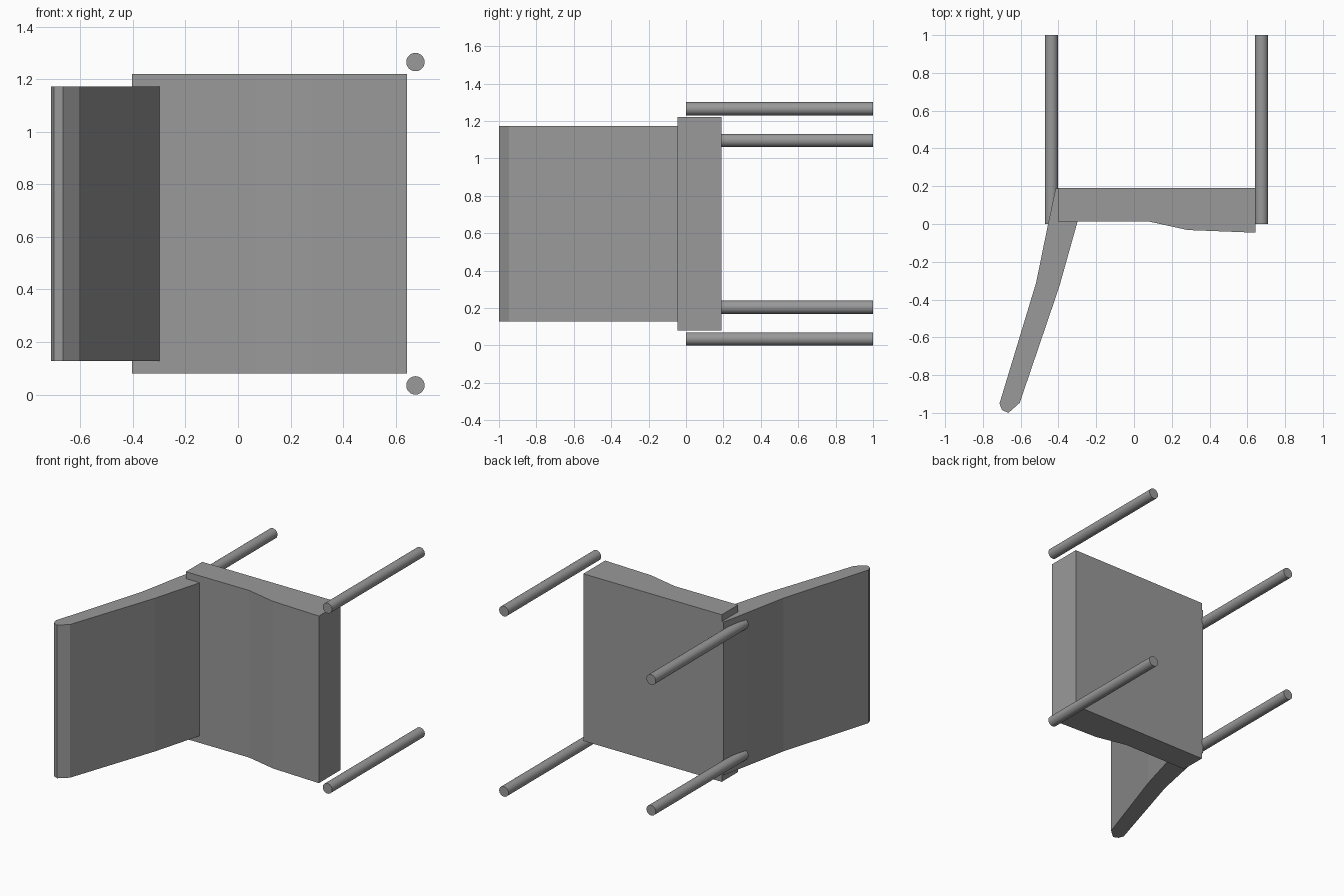
import bpy, bmesh, math

if "Cube" in bpy.data.objects:
    bpy.data.objects.remove(bpy.data.objects["Cube"])

# Dark grey for every part
grey = bpy.data.materials.new("dark_grey")
grey.diffuse_color = (0.32, 0.32, 0.32, 1)
grey.use_nodes = True
grey.node_tree.nodes["Principled BSDF"].inputs["Base Color"].default_value = grey.diffuse_color


def extrude_profile(name, points, z0, z1):
    """Closed XY profile extruded along z."""
    bm = bmesh.new()
    face = bm.faces.new([bm.verts.new((x, y, z0)) for x, y in points])
    ext = bmesh.ops.extrude_face_region(bm, geom=[face])
    verts = [v for v in ext["geom"] if isinstance(v, bmesh.types.BMVert)]
    bmesh.ops.translate(bm, vec=(0, 0, z1 - z0), verts=verts)
    bmesh.ops.recalc_face_normals(bm, faces=bm.faces)
    mesh = bpy.data.meshes.new(name)
    bm.to_mesh(mesh)
    bm.free()
    mesh.materials.append(grey)
    obj = bpy.data.objects.new(name, mesh)
    bpy.context.collection.objects.link(obj)
    return obj


def leg(name, x, z):
    """Round leg running along y."""
    bpy.ops.mesh.primitive_cylinder_add(vertices=24, radius=0.035, depth=1.0,
                                        location=(x, 0.5, z),
                                        rotation=(math.pi / 2, 0, 0))
    obj = bpy.context.object
    obj.name = name
    obj.data.materials.append(grey)
    bpy.ops.object.shade_smooth_by_angle(angle=math.radians(40))


# Seat slab with a dipped sitting surface (chair lies on its side)
extrude_profile("seat", [(-0.403, 0.19), (-0.403, 0.014), (0.075, 0.014),
                         (0.285, -0.032), (0.642, -0.046), (0.642, 0.19)],
                0.08, 1.22)

# Reclined backrest with a rounded top edge
extrude_profile("backrest", [(-0.415, 0.188), (-0.455, 0.0), (-0.518, -0.31),
                             (-0.712, -0.95), (-0.699, -0.985), (-0.665, -1.0),
                             (-0.605, -0.947), (-0.395, -0.33),
                             (-0.298, 0.016), (-0.26, 0.188)],
                0.128, 1.173)

# Front legs stand wide of the seat, back legs sit under the backrest
MID = 0.65
for side, s in (("left", -1), ("right", 1)):
    leg(f"front_leg_{side}", 0.675, MID + s * 0.615)
    leg(f"back_leg_{side}", -0.437, MID + s * 0.446)
